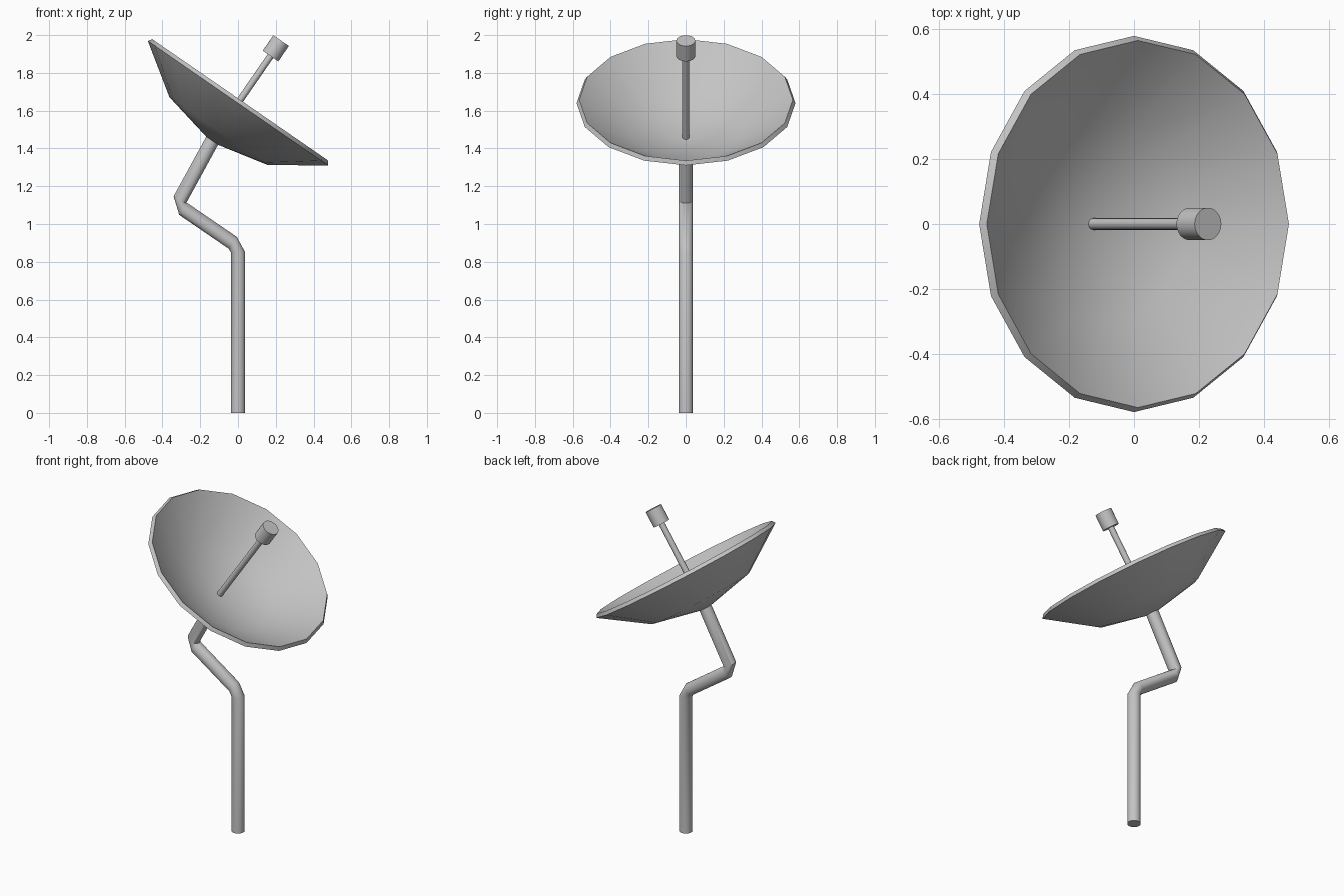
import bpy
import bmesh
import math
from mathutils import Matrix, Vector

cube = bpy.data.objects.get("Cube")
if cube:
    bpy.data.objects.remove(cube, do_unlink=True)

# One grey metal for everything
GREY = (0.55, 0.55, 0.55, 1)
metal = bpy.data.materials.new("grey metal")
metal.use_nodes = True
metal.diffuse_color = GREY
metal.node_tree.nodes["Principled BSDF"].inputs["Base Color"].default_value = GREY


def skin(name, rings, sides):
    """Skin a closed tube over rings of (x, z, tilt in degrees, radius)."""
    bm = bmesh.new()
    loops = []
    for x, z, tilt, radius in rings:
        turn = Matrix.Rotation(math.radians(tilt), 3, "Y")
        centre = Vector((x, 0, z))
        count = sides if radius > 0 else 1
        angles = [math.tau * i / sides for i in range(count)]
        loops.append([bm.verts.new(centre + turn @ Vector(
            (radius * math.cos(a), radius * math.sin(a), 0))) for a in angles])
    for low, high in zip(loops, loops[1:]):
        for i in range(sides):
            j = (i + 1) % sides
            if len(low) == 1:
                bm.faces.new((low[0], high[j], high[i]))
            elif len(high) == 1:
                bm.faces.new((low[i], low[j], high[0]))
            else:
                bm.faces.new((low[i], low[j], high[j], high[i]))
    for end in (loops[0], loops[-1]):
        if len(end) > 1:
            bm.faces.new(end)
    bmesh.ops.recalc_face_normals(bm, faces=bm.faces[:])
    mesh = bpy.data.meshes.new(name)
    bm.to_mesh(mesh)
    bm.free()
    mesh.materials.append(metal)
    obj = bpy.data.objects.new(name, mesh)
    bpy.context.collection.objects.link(obj)
    bpy.ops.object.select_all(action="DESELECT")
    obj.select_set(True)
    bpy.context.view_layer.objects.active = obj
    bpy.ops.object.shade_smooth_by_angle(angle=math.radians(32))
    return obj


def dish_part(name, profile, sides):
    """Revolve (radius, height) points about the tilted dish axis."""
    obj = skin(name, [(0, h, 0, r) for r, h in profile], sides)
    obj.location = (-0.142, 0, 1.434)
    obj.rotation_euler.y = math.radians(TILT)
    return obj


TILT = 34.6
PIPE = 0.038

# Bent support pole with two chamfered elbows
skin("support_pole", [
    (0, 0, 0, PIPE), (0, 0.85, 0, PIPE),
    (-0.027, 0.9, -56, PIPE), (-0.29, 1.08, -56, PIPE),
    (-0.308, 1.128, 30, PIPE), (-0.135, 1.444, TILT, PIPE)], 24)

# Thick shallow bowl: outer shell, rim, inner shell
dish_part("dish", [
    (0, 0), (0.317, 0.07), (0.58, 0.25),
    (0.566, 0.271), (0.308, 0.094), (0, 0.025)], 16)

# Receiver on its mast
dish_part("receiver_mast", [(0.018, 0.015), (0.018, 0.56)], 16)
dish_part("receiver_head", [(0.05, 0.553), (0.05, 0.652)], 24)
